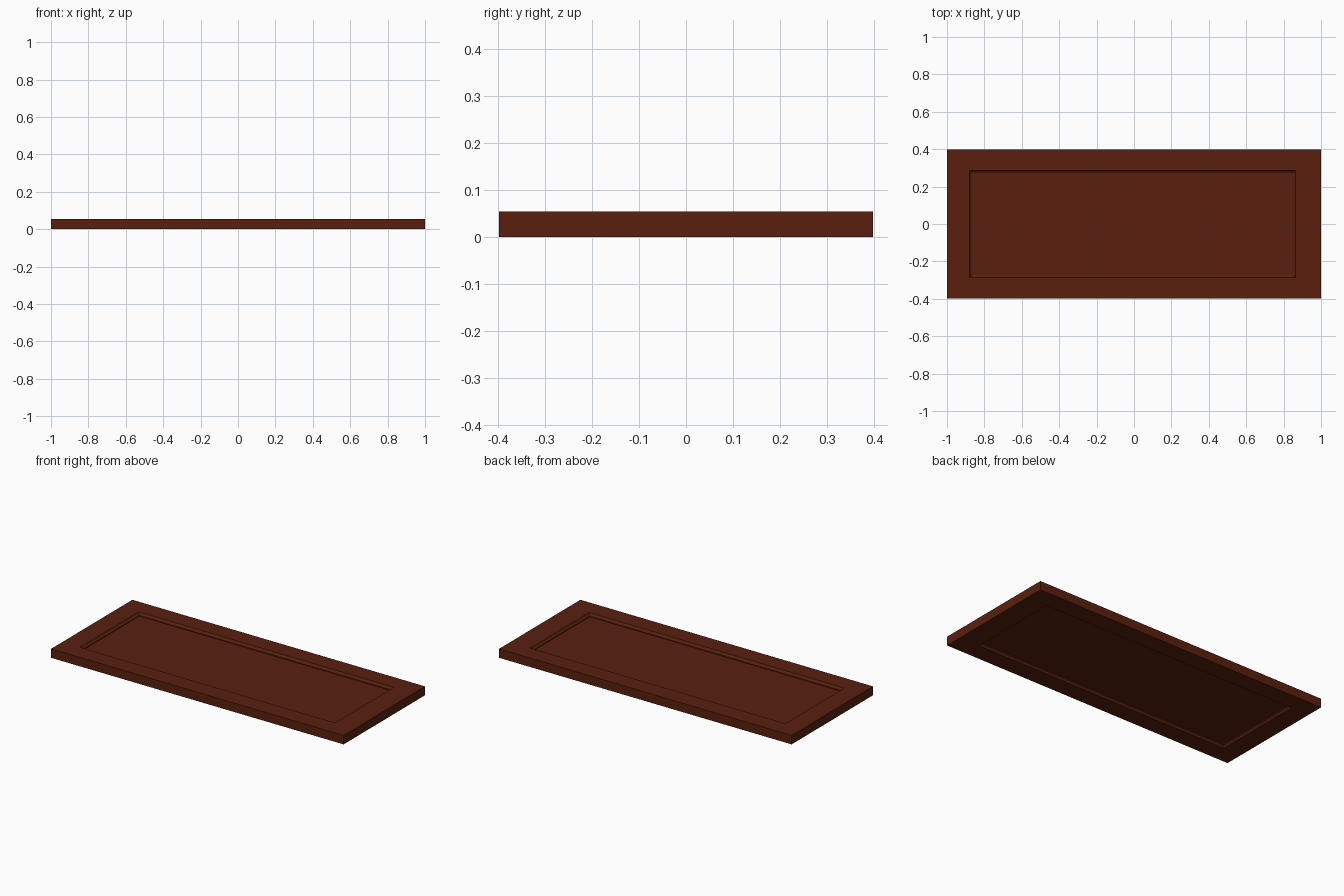
import bpy, bmesh

if "Cube" in bpy.data.objects:
    bpy.data.objects.remove(bpy.data.objects["Cube"])

T = 0.055          # slab thickness
CX = -0.008        # opening is a touch left of centre

mat = bpy.data.materials.new("reddish_brown_wood")
mat.diffuse_color = (0.10, 0.0145, 0.0043, 1)
mat.use_nodes = True
mat.node_tree.nodes["Principled BSDF"].inputs["Base Color"].default_value = mat.diffuse_color


def make(name, loops, closed):
    """Skin rectangular loops (centre x, half x, half y, z) into a solid."""
    bm = bmesh.new()
    rings = [[bm.verts.new((cx + sx * hx, sy * hy, z))
              for sx, sy in ((-1, -1), (1, -1), (1, 1), (-1, 1))]
             for cx, hx, hy, z in loops]
    n = len(rings)
    for i in range(n if closed else n - 1):
        a, b = rings[i], rings[(i + 1) % n]
        for j in range(4):
            k = (j + 1) % 4
            bm.faces.new((a[j], a[k], b[k], b[j]))
    if not closed:
        bm.faces.new(rings[0][::-1])
        bm.faces.new(rings[-1])
    bmesh.ops.recalc_face_normals(bm, faces=bm.faces)
    me = bpy.data.meshes.new(name)
    bm.to_mesh(me)
    bm.free()
    me.materials.append(mat)
    ob = bpy.data.objects.new(name, me)
    bpy.context.collection.objects.link(ob)
    return ob


# outer frame with moulded edges around the opening on both sides
make("frame", [
    (0, 1.0, 0.397, 0), (0, 1.0, 0.397, T),
    (CX, 0.872, 0.287, T), (CX, 0.866, 0.281, T - 0.009),
    (CX, 0.858, 0.273, T - 0.013), (CX, 0.858, 0.273, 0.013),
    (CX, 0.866, 0.281, 0.009), (CX, 0.872, 0.287, 0),
], True)

# recessed centre panel, edges tucked into the frame
make("panel", [(CX, 0.862, 0.277, 0.018), (CX, 0.862, 0.277, T - 0.018)], False)
